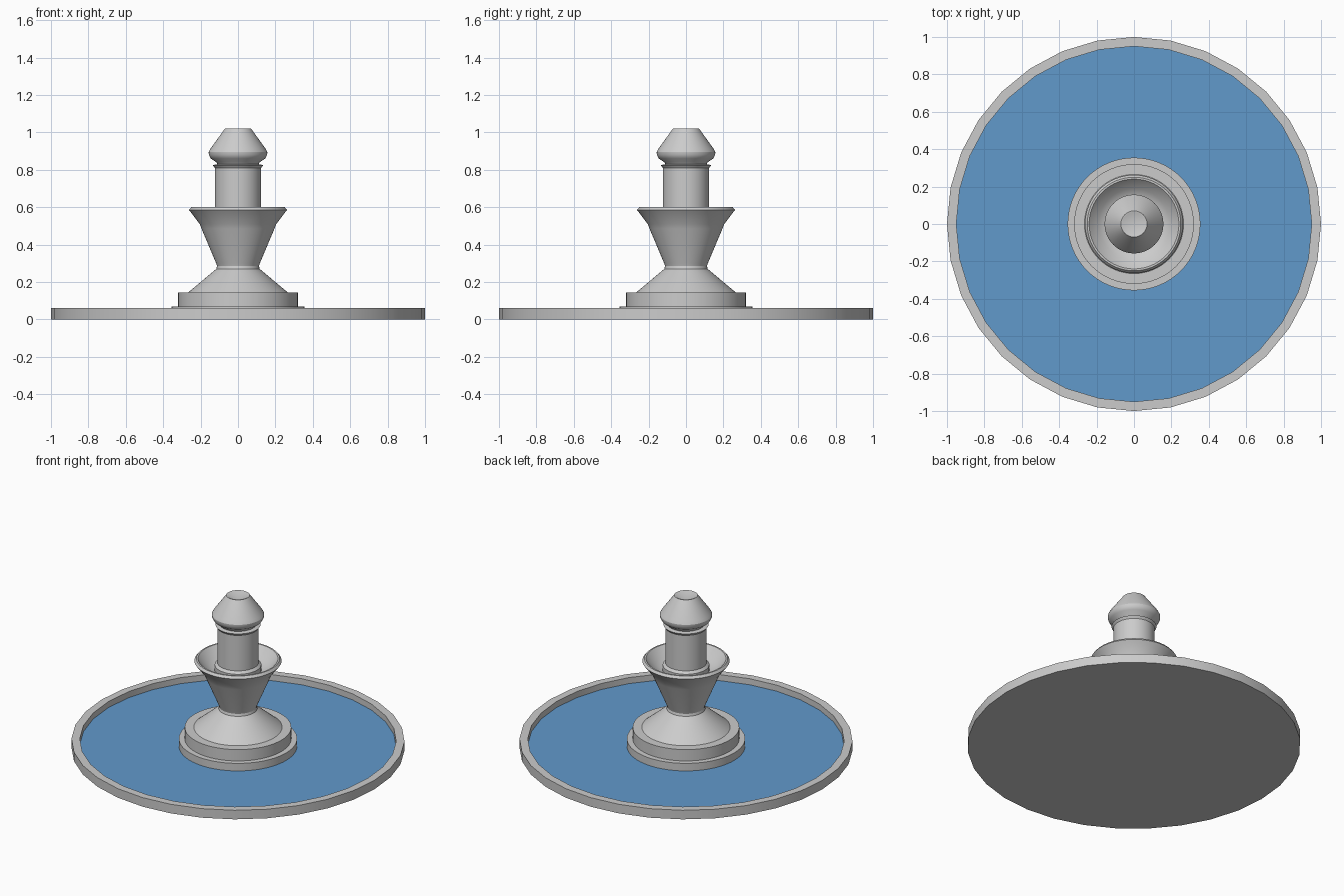
import bpy, bmesh, math

if "Cube" in bpy.data.objects:
    bpy.data.objects.remove(bpy.data.objects["Cube"])


def lathe(name, profile, sides, angle=30):
    """Revolve (radius, z) points around z; radius 0 becomes a pole."""
    bm = bmesh.new()
    rings = []
    for r, z in profile:
        if r == 0:
            rings.append([bm.verts.new((0, 0, z))] * sides)
        else:
            rings.append([bm.verts.new((r * math.cos(2 * math.pi * i / sides),
                                        r * math.sin(2 * math.pi * i / sides), z))
                          for i in range(sides)])
    for a, b in zip(rings, rings[1:]):
        for i in range(sides):
            j = (i + 1) % sides
            quad = list(dict.fromkeys((a[i], a[j], b[j], b[i])))
            bm.faces.new(quad)
    bmesh.ops.recalc_face_normals(bm, faces=bm.faces)
    mesh = bpy.data.meshes.new(name)
    bm.to_mesh(mesh)
    bm.free()
    obj = bpy.data.objects.new(name, mesh)
    bpy.context.collection.objects.link(obj)
    bpy.ops.object.select_all(action='DESELECT')
    obj.select_set(True)
    bpy.context.view_layer.objects.active = obj
    bpy.ops.object.shade_smooth_by_angle(angle=math.radians(angle))
    return obj


# Shallow round basin with a raised rim
lathe("basin", [(0, 0), (1, 0), (1, 0.06), (0.95, 0.06), (0.95, 0.01), (0, 0.01)], 32)

# Water surface
bpy.ops.mesh.primitive_circle_add(vertices=32, radius=0.95, fill_type='NGON',
                                  location=(0, 0, 0.02), rotation=(0, 0, math.pi / 2))
water = bpy.context.object
water.name = "water"
mat = bpy.data.materials.new("water_blue")
mat.diffuse_color = (0.12, 0.32, 0.60, 1)
mat.use_nodes = True
mat.node_tree.nodes["Principled BSDF"].inputs["Base Color"].default_value = mat.diffuse_color
water.data.materials.append(mat)

# Stepped plinth, flared stem and upper bowl
lathe("pedestal", [
    (0, 0.01), (0.355, 0.01), (0.355, 0.07), (0.32, 0.07), (0.32, 0.145),
    (0.265, 0.145), (0.116, 0.27), (0.112, 0.285), (0.117, 0.30),
    (0.195, 0.485), (0.205, 0.51), (0.25, 0.57), (0.262, 0.585), (0.25, 0.60),
    (0.24, 0.60), (0.19, 0.545), (0.14, 0.52), (0, 0.515)], 64)

# Column with foot, collar, and pointed cap with a hollow spout
lathe("column", [
    (0, 0.51), (0.14, 0.51), (0.14, 0.56), (0.124, 0.575), (0.124, 0.81),
    (0.135, 0.825), (0.11, 0.83), (0.115, 0.84), (0.145, 0.86), (0.156, 0.88),
    (0.157, 0.895), (0.148, 0.912), (0.07, 1.02), (0.062, 1.02), (0, 0.985)], 64)
